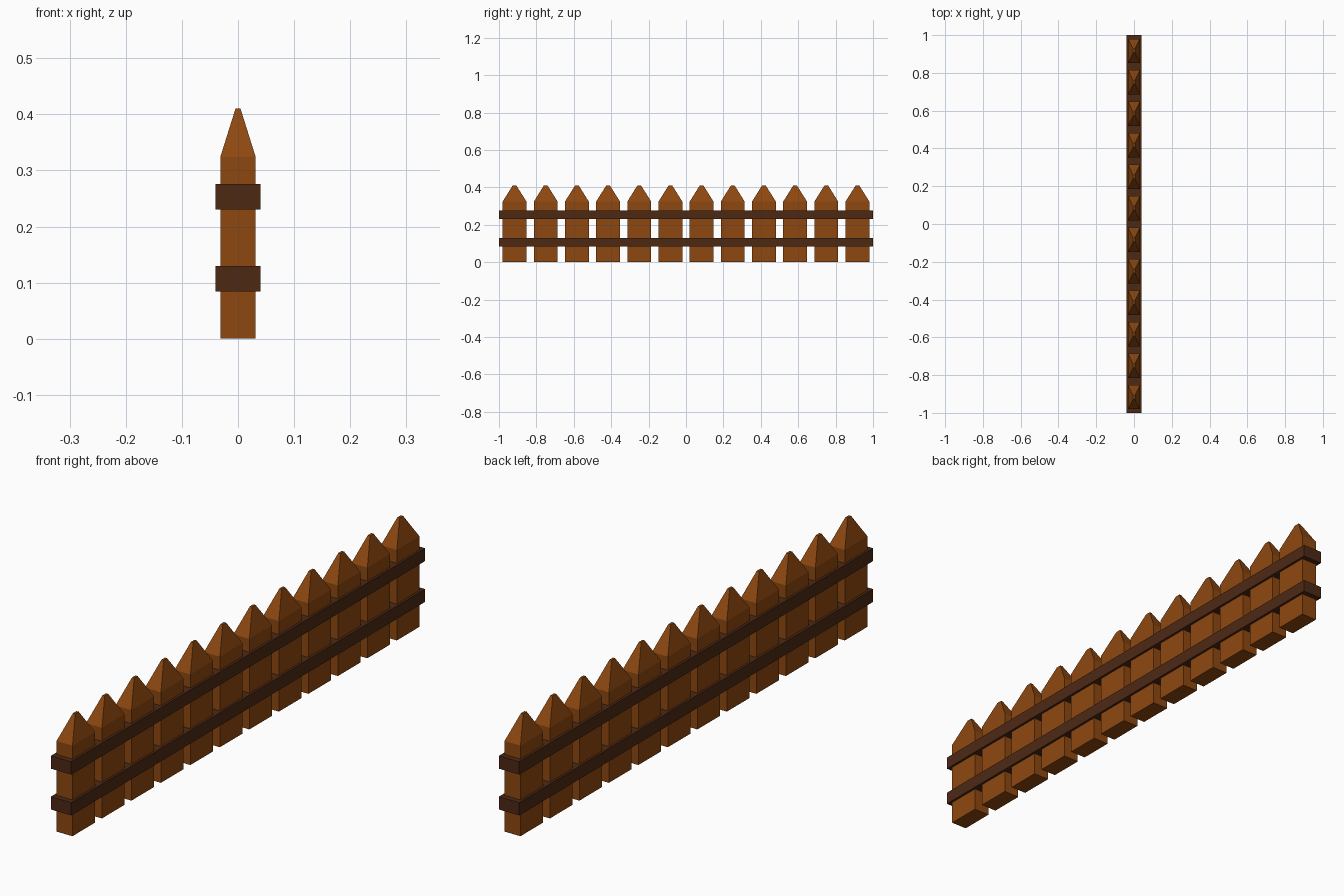
import bpy, bmesh

if "Cube" in bpy.data.objects:
    bpy.data.objects.remove(bpy.data.objects["Cube"])

def material(name, rgb):
    m = bpy.data.materials.new(name)
    m.diffuse_color = (*rgb, 1)
    m.use_nodes = True
    m.node_tree.nodes["Principled BSDF"].inputs["Base Color"].default_value = m.diffuse_color
    return m

picket_wood = material("picket_wood", (0.27, 0.065, 0.005))
rail_wood = material("rail_wood", (0.075, 0.022, 0.007))

def add_object(name, bm, mat):
    bmesh.ops.recalc_face_normals(bm, faces=bm.faces)
    mesh = bpy.data.meshes.new(name)
    bm.to_mesh(mesh)
    bm.free()
    mesh.materials.append(mat)
    ob = bpy.data.objects.new(name, mesh)
    bpy.context.collection.objects.link(ob)
    return ob

def loft(name, sections, mat):
    """Rectangular column through (half_x, half_y, z) sections."""
    bm = bmesh.new()
    rings = [[bm.verts.new((sx * hx, sy * hy, z))
              for sx, sy in ((-1, -1), (1, -1), (1, 1), (-1, 1))]
             for hx, hy, z in sections]
    bm.faces.new(rings[0])
    bm.faces.new(rings[-1])
    for a, b in zip(rings, rings[1:]):
        for i in range(4):
            j = (i + 1) % 4
            bm.faces.new((a[i], a[j], b[j], b[i]))
    return add_object(name, bm, mat)

# Pointed pickets with small blunt tips
COUNT = 12
for i in range(COUNT):
    picket = loft(f"picket_{i + 1}",
                  [(0.0315, 0.064, 0), (0.0315, 0.064, 0.324), (0.0045, 0.01, 0.41)],
                  picket_wood)
    picket.location.y = (i - (COUNT - 1) / 2) * 2 / COUNT

# Horizontal rails running through the pickets
for name, low, high in (("lower_rail", 0.084, 0.13), ("upper_rail", 0.23, 0.276)):
    loft(name, [(0.04, 1, low), (0.04, 1, high)], rail_wood)
